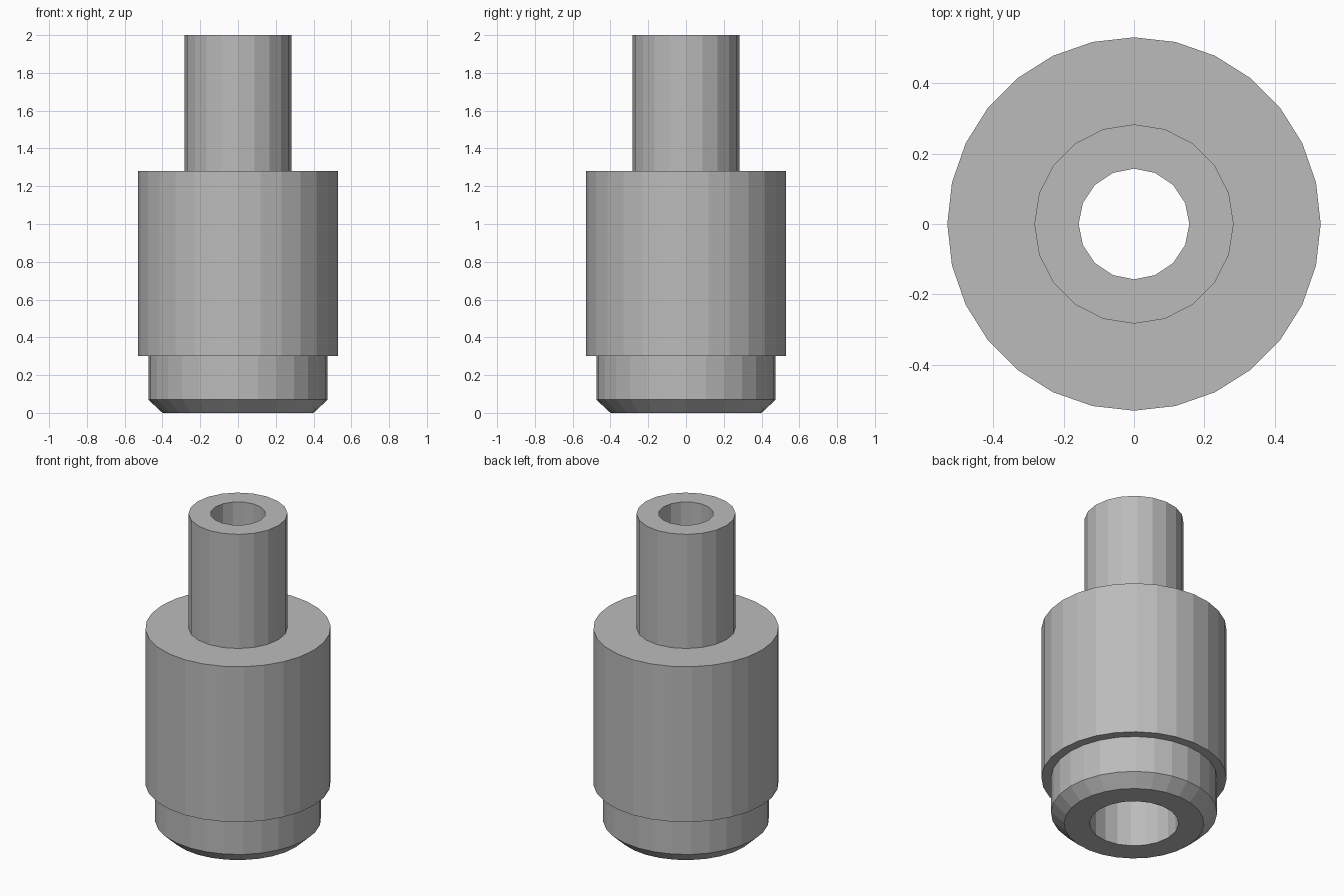
import bpy, bmesh, math

if "Cube" in bpy.data.objects:
    bpy.data.objects.remove(bpy.data.objects["Cube"])

grey = bpy.data.materials.new("steel_grey")
grey.diffuse_color = (0.5, 0.5, 0.5, 1)
grey.use_nodes = True
grey.node_tree.nodes["Principled BSDF"].inputs["Base Color"].default_value = grey.diffuse_color


def rings(bm, profile, sides):
    """Create one vertex ring per (radius, z) point and skin neighbouring rings."""
    loops = []
    for r, z in profile:
        loops.append([bm.verts.new((r * math.sin(2 * math.pi * i / sides),
                                    r * math.cos(2 * math.pi * i / sides), z))
                      for i in range(sides)])
    for a, b in zip(loops, loops[1:]):
        for i in range(sides):
            j = (i + 1) % sides
            bm.faces.new((a[i], a[j], b[j], b[i]))
    return loops[0], loops[-1]


def cap(bm, outer, inner):
    """Fill the flat ring between two loops of different side counts."""
    edges = [bm.edges.get((l[i - 1], l[i])) for l in (outer, inner) for i in range(len(l))]
    bmesh.ops.triangle_fill(bm, use_beauty=True, use_dissolve=False, edges=edges)


bm = bmesh.new()
# Chamfered spigot at the foot
foot, spigot_top = rings(bm, [(0.40, 0), (0.475, 0.07), (0.475, 0.30)], 28)
# Wide main body
body_low, body_top = rings(bm, [(0.53, 0.30), (0.53, 1.28)], 28)
# Narrow upper tube
tube_low, tube_top = rings(bm, [(0.283, 1.28), (0.283, 2.0)], 20)
# Stepped bore: wide below, narrow above
wide_low, wide_top = rings(bm, [(0.255, 0), (0.255, 1.0)], 20)
bore_low, bore_top = rings(bm, [(0.157, 1.0), (0.157, 2.0)], 16)
# Flat shoulders joining the sections
for outer, inner in ((foot, wide_low), (body_low, spigot_top), (body_top, tube_low),
                     (tube_top, bore_top), (wide_top, bore_low)):
    cap(bm, outer, inner)
bmesh.ops.recalc_face_normals(bm, faces=bm.faces)

mesh = bpy.data.meshes.new("stepped_bushing")
bm.to_mesh(mesh)
bm.free()
mesh.materials.append(grey)
bushing = bpy.data.objects.new("stepped_bushing", mesh)
bpy.context.collection.objects.link(bushing)
